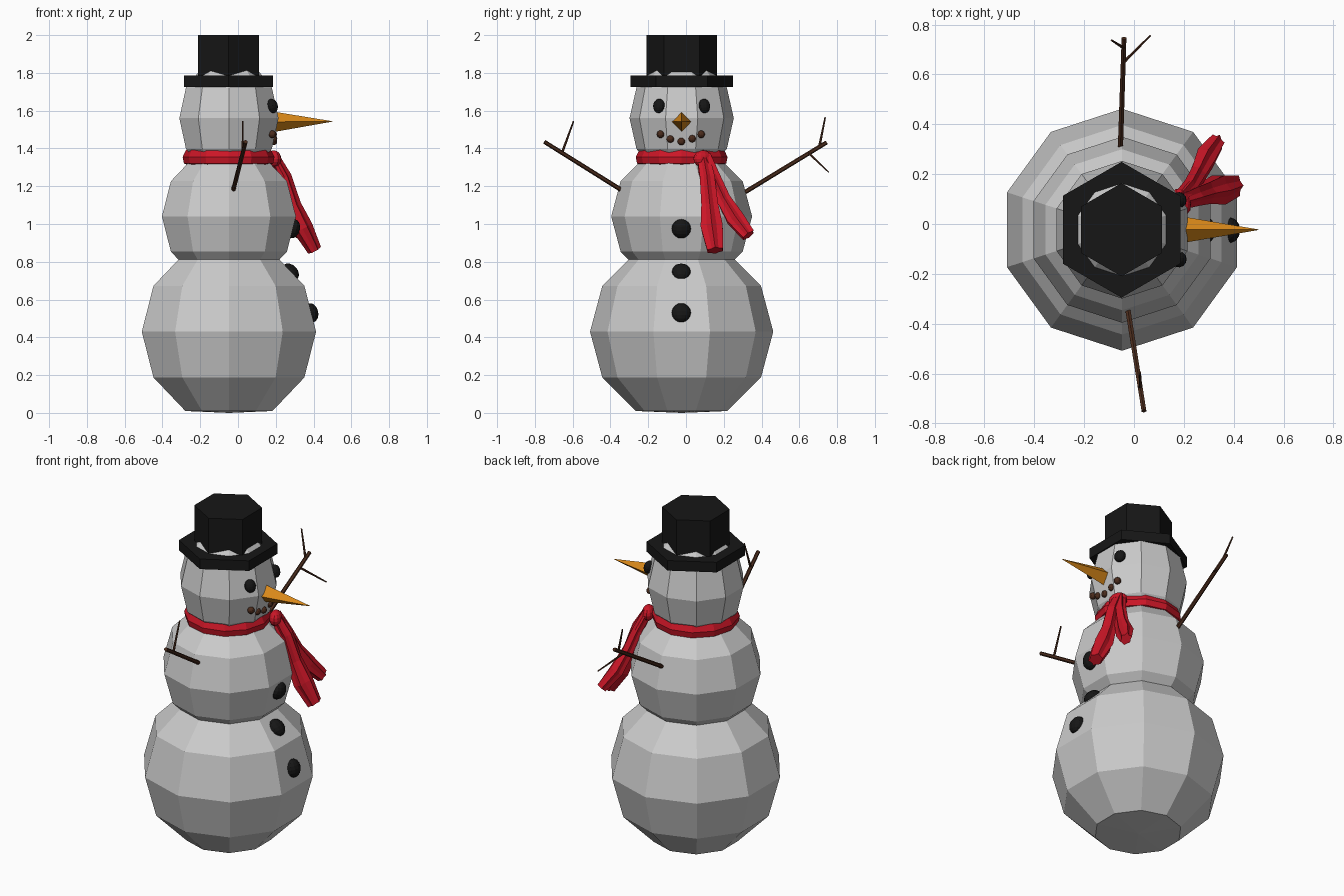
import bpy, bmesh, random
from math import sin, cos, pi, radians
from mathutils import Vector, Matrix

if "Cube" in bpy.data.objects:
    bpy.data.objects.remove(bpy.data.objects["Cube"])

random.seed(4)
CX, CY = -0.05, -0.023


def material(name, rgb):
    m = bpy.data.materials.new(name)
    m.diffuse_color = (*rgb, 1)
    m.use_nodes = True
    m.node_tree.nodes["Principled BSDF"].inputs["Base Color"].default_value = m.diffuse_color
    return m


BLACK = material("black", (0.008, 0.008, 0.008))
RED = material("red", (0.6, 0.008, 0.02))
ORANGE = material("orange", (0.7, 0.25, 0.01))
BROWN = material("brown", (0.07, 0.025, 0.012))


def finish(name, bm, mat=None):
    bmesh.ops.recalc_face_normals(bm, faces=bm.faces)
    me = bpy.data.meshes.new(name)
    bm.to_mesh(me)
    bm.free()
    ob = bpy.data.objects.new(name, me)
    bpy.context.collection.objects.link(ob)
    if mat:
        me.materials.append(mat)
    return ob


def loft(name, rings, mat=None, closed=False):
    """Skin a list of equal-sized point rings; cap the ends unless closed."""
    bm = bmesh.new()
    vs = [[bm.verts.new(p) for p in r] for r in rings]
    n = len(vs[0])
    pairs = list(zip(vs, vs[1:])) + ([(vs[-1], vs[0])] if closed else [])
    for a, b in pairs:
        for i in range(n):
            j = (i + 1) % n
            bm.faces.new((a[i], a[j], b[j], b[i]))
    if not closed:
        bm.faces.new(vs[0])
        bm.faces.new(vs[-1])
    return finish(name, bm, mat)


def lathe(name, profile, sides, mat=None, closed=False, cx=CX):
    """Turn (radius, z) points around the body axis, one corner towards +y."""
    rings = [[(cx + r * cos(pi / 2 + 2 * pi * k / sides),
               CY + r * sin(pi / 2 + 2 * pi * k / sides), z)
              for k in range(sides)] for r, z in profile]
    return loft(name, rings, mat, closed)


def bead(name, loc, size, mat, tilt=0, turn=0):
    """Ellipsoid whose local x axis points out of the snow."""
    bm = bmesh.new()
    m = (Matrix.Translation(loc) @ Matrix.Rotation(radians(turn), 4, 'Z')
         @ Matrix.Rotation(radians(-tilt), 4, 'Y') @ Matrix.Diagonal((*size, 1)))
    bmesh.ops.create_uvsphere(bm, u_segments=12, v_segments=8, radius=1, matrix=m)
    return finish(name, bm, mat)


def stick(name, a, b, r1, r2, mat, sides=6):
    a, b = Vector(a), Vector(b)
    d = b - a
    bm = bmesh.new()
    m = Matrix.Translation((a + b) / 2) @ d.to_track_quat('Z', 'Y').to_matrix().to_4x4()
    bmesh.ops.create_cone(bm, cap_ends=True, segments=sides, radius1=r1, radius2=r2,
                          depth=d.length, matrix=m)
    return finish(name, bm, mat)


# Snowballs: ten sides, rings every 30 degrees, bottom one flattened
def snowball(name, z, r, rz, flat=None):
    prof = [(r * cos(radians(a)), z + rz * sin(radians(a))) for a in range(-60, 61, 30)]
    prof = [(0.001, flat if flat is not None else z - rz)] + prof + [(0.001, z + rz)]
    lathe(name, prof, 10, cx=-0.048)


snowball("bottom_ball", 0.43, 0.485, 0.485, flat=0.0)
snowball("middle_ball", 1.04, 0.373, 0.373)
snowball("head_ball", 1.56, 0.276, 0.325)

# Hexagonal hat
lathe("hat_brim", [(0.272, 1.724), (0.272, 1.785)], 6, BLACK)
lathe("hat_crown", [(0.187, 1.75), (0.187, 2.0)], 6, BLACK)

# Face
nose = [[(0.2, CY + 0.052 * cos(k * pi / 2), 1.541 + 0.052 * sin(k * pi / 2)) for k in range(4)],
        [(0.5, CY + 0.001 * cos(k * pi / 2), 1.543 + 0.001 * sin(k * pi / 2)) for k in range(4)]]
loft("nose", nose, ORANGE)
for s in (-1, 1):
    bead("eye", (0.182, CY + s * 0.12, 1.625), (0.028, 0.032, 0.038), BLACK, 15, s * 25)
for y, z, x in ((-0.135, 1.475, 0.182), (-0.083, 1.45, 0.188), (-0.025, 1.437, 0.188),
                (0.033, 1.452, 0.188), (0.08, 1.475, 0.186)):
    bead("mouth_stone", (x, y, z), (0.02, 0.02, 0.02), BROWN)

# Buttons
for x, z, tilt in ((0.29, 0.975, -15), (0.278, 0.745, 42), (0.387, 0.53, 14)):
    bead("button", (x, -0.025, z), (0.038, 0.051, 0.052), BLACK, tilt)

# Scarf ring
lathe("scarf_ring", [(0.2, 1.39), (0.225, 1.392), (0.243, 1.355), (0.236, 1.32),
                     (0.215, 1.312), (0.18, 1.33)], 12, RED, closed=True)
bead("scarf_knot", (0.19, 0.09, 1.345), (0.035, 0.055, 0.045), RED, 0, 25)


# Crumpled scarf tails
def tail(name, path, sides=12):
    pts = [Vector(p[:3]) for p in path]
    folds = [1.08 if k % 2 else 0.8 for k in range(sides)]
    rings = []
    for i, p in enumerate(pts):
        d = (pts[min(i + 1, len(pts) - 1)] - pts[max(i - 1, 0)]).normalized()
        side = d.cross(Vector((1, 0, 0.3))).normalized()
        out = side.cross(d)
        ring = []
        for k in range(sides):
            a = 2 * pi * k / sides
            r = path[i][3] * folds[k] * random.uniform(0.93, 1.07)
            ring.append(p + side * r * cos(a) + out * r * 0.8 * sin(a))
        rings.append(ring)
    loft(name, rings, RED)


tail("scarf_tail_long", [(0.185, 0.09, 1.365, 0.035), (0.245, 0.11, 1.25, 0.042),
                         (0.29, 0.125, 1.1, 0.05), (0.34, 0.137, 0.98, 0.063),
                         (0.405, 0.155, 0.86, 0.045)])
tail("scarf_tail_short", [(0.185, 0.1, 1.36, 0.035), (0.225, 0.145, 1.25, 0.035),
                          (0.255, 0.2, 1.13, 0.04), (0.285, 0.26, 1.03, 0.052),
                          (0.335, 0.33, 0.94, 0.036)])

# Stick arms with twigs
stick("right_arm", (-0.03, -0.31, 1.16), (0.04, -0.75, 1.435), 0.012, 0.011, BROWN)
stick("right_twig", (0.025, -0.655, 1.38), (0.025, -0.595, 1.545), 0.007, 0.004, BROWN)
stick("left_arm", (-0.055, 0.29, 1.155), (-0.04, 0.745, 1.432), 0.012, 0.011, BROWN)
stick("left_twig_up", (-0.04, 0.705, 1.405), (-0.09, 0.737, 1.565), 0.007, 0.004, BROWN)
stick("left_twig_down", (-0.04, 0.65, 1.375), (0.065, 0.755, 1.275), 0.007, 0.004, BROWN)
